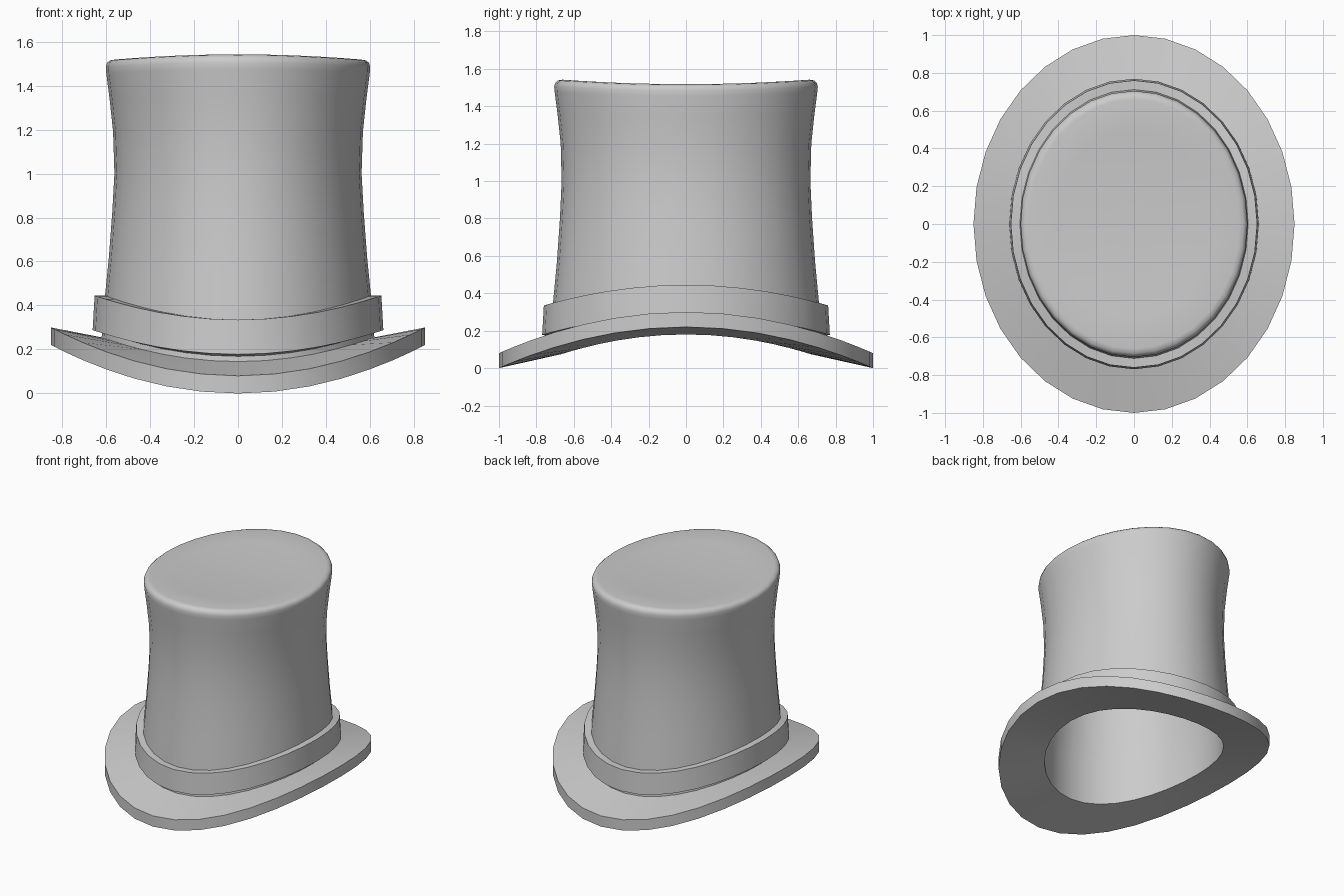
import bpy, bmesh, math

if "Cube" in bpy.data.objects:
    bpy.data.objects.remove(bpy.data.objects["Cube"])

SEG = 32


def loft(name, rings, closed=False, caps=False):
    """Stack of elliptical rings (rx, ry, z at front/back, z at sides), saddle-bent."""
    bm = bmesh.new()
    loops = []
    for rx, ry, zf, zs in rings:
        loop = []
        for i in range(SEG):
            a = 2 * math.pi * i / SEG
            c, s = math.cos(a), math.sin(a)
            loop.append(bm.verts.new((rx * c, ry * s, zf + (zs - zf) * c * c)))
        loops.append(loop)
    pairs = list(zip(loops, loops[1:]))
    if closed:
        pairs.append((loops[-1], loops[0]))
    for a, b in pairs:
        for i in range(SEG):
            j = (i + 1) % SEG
            bm.faces.new((a[i], a[j], b[j], b[i]))
    if caps:
        for loop, ring in ((loops[0], rings[0]), (loops[-1], rings[-1])):
            mid = bm.verts.new((0, 0, ring[3]))
            for i in range(SEG):
                bm.faces.new((loop[i], loop[(i + 1) % SEG], mid))
    bmesh.ops.recalc_face_normals(bm, faces=bm.faces)
    mesh = bpy.data.meshes.new(name)
    bm.to_mesh(mesh)
    bm.free()
    ob = bpy.data.objects.new(name, mesh)
    bpy.context.collection.objects.link(ob)
    bpy.ops.object.select_all(action='DESELECT')
    ob.select_set(True)
    bpy.context.view_layer.objects.active = ob
    bpy.ops.object.shade_smooth_by_angle(angle=math.radians(35))
    return ob


# waisted crown wall, from the band upward
wall = [
    (.606, .710, .36, .43),
    (.588, .690, .57, .61),
    (.572, .674, .80, .82),
    (.562, .665, 1.00, 1.00),
    (.568, .670, 1.20, 1.19),
    (.584, .687, 1.36, 1.34),
]

# lining: same wall, inset
lining = [(.30, .36, 1.475, 1.47), (.545, .645, 1.49, 1.47)]
lining += [(rx - .045, ry - .045, zf, zs) for rx, ry, zf, zs in reversed(wall)]

# brim: hole edge, outer underside, outer top, crown base
brim = [(.56, .665, .075, .18), (.85, 1.0, 0, .22),
        (.85, 1.0, .08, .30), (.62, .725, .145, .255)]

# rounded shoulder and dished top
top = [
    (.599, .702, 1.475, 1.455),
    (.601, .705, 1.505, 1.485),
    (.596, .699, 1.525, 1.503),
    (.583, .685, 1.538, 1.514),
    (.560, .660, 1.542, 1.518),
    (.420, .495, 1.531, 1.517),
    (.280, .330, 1.522, 1.516),
    (.140, .165, 1.517, 1.515),
]
loft("crown_and_brim", lining + brim + wall + top, caps=True)

# hat band around the base of the crown
loft("hat_band", [(.60, .705, .165, .275), (.661, .769, .178, .288),
                  (.652, .760, .335, .445), (.60, .705, .335, .445)], closed=True)
